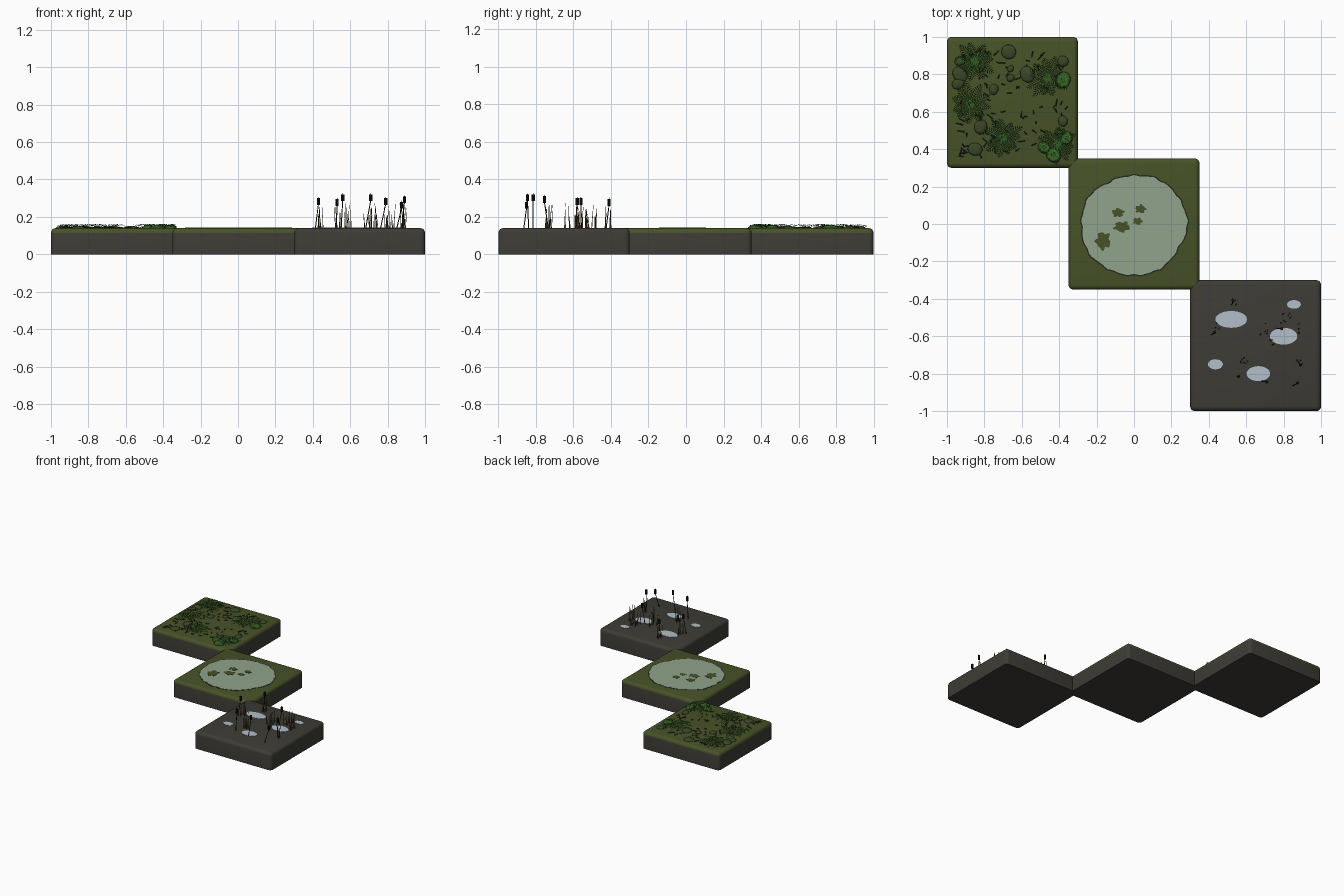
import bpy, bmesh, math, random
from mathutils import Vector, Matrix

random.seed(7)
TOP = 0.14
if "Cube" in bpy.data.objects:
    bpy.data.objects.remove(bpy.data.objects["Cube"], do_unlink=True)


def material(name, r, g, b):
    m = bpy.data.materials.new(name)
    m.use_nodes = True
    m.diffuse_color = (r, g, b, 1)
    node = m.node_tree.nodes["Principled BSDF"]
    node.inputs["Base Color"].default_value = (r, g, b, 1)
    node.inputs["Roughness"].default_value = 0.9
    return m


MUD = material("dark mud", .047, .045, .037)
MOSS = material("moss green", .064, .085, .021)
WATER = material("pond water", .28, .37, .26)
PUDDLE = material("puddle water", .44, .52, .58)
FERN = material("fern green", .028, .11, .016)
LEAF = material("bright leaf green", .05, .14, .025)
STONE = material("mossy stone", .045, .062, .02)
TWIG = material("dark twig", .02, .019, .015)
REED = material("dry reed brown", .09, .055, .015)
HEAD = material("cattail black", .009, .008, .007)


def finish(bm, name, *mats, smooth=False):
    mesh = bpy.data.meshes.new(name)
    bm.to_mesh(mesh)
    bm.free()
    for m in mats:
        mesh.materials.append(m)
    for p in mesh.polygons:
        p.use_smooth = smooth
    ob = bpy.data.objects.new(name, mesh)
    bpy.context.collection.objects.link(ob)
    return ob


def tile(name, x, y, cap):
    # rounded block, square underneath, with a coloured cap above the bevel line
    bm = bmesh.new()
    bmesh.ops.create_cube(bm, size=1)
    bmesh.ops.transform(bm, verts=bm.verts,
                        matrix=Matrix.Translation((x, y, TOP / 2)) @ Matrix.Diagonal((.7, .7, TOP, 1)))
    edges = [e for e in bm.edges if any(v.co.z > TOP / 2 for v in e.verts)]
    bmesh.ops.bevel(bm, geom=edges, offset=.025, segments=4, profile=.5, affect='EDGES')
    for f in bm.faces:
        f.material_index = int(f.calc_center_median().z > TOP - .025)
    ob = finish(bm, name, MUD, cap)
    bpy.ops.object.select_all(action='DESELECT')
    ob.select_set(True)
    bpy.context.view_layer.objects.active = ob
    bpy.ops.object.shade_smooth_by_angle(angle=math.radians(40))


def plate(name, x, y, z0, z1, radius, mat, n=48, sx=1, sy=1):
    # thin prism whose outline radius is a function of the angle
    bm = bmesh.new()
    rings = []
    for z in (z0, z1):
        ring = []
        for i in range(n):
            a = math.tau * i / n
            r = radius(a)
            ring.append(bm.verts.new((x + r * sx * math.cos(a), y + r * sy * math.sin(a), z)))
        rings.append(ring)
    bm.faces.new(rings[1])
    for i in range(n):
        j = (i + 1) % n
        bm.faces.new((rings[0][i], rings[0][j], rings[1][j], rings[1][i]))
    return finish(bm, name, mat)


def rod(bm, p, q, r0, r1, sides=5):
    p, q = Vector(p), Vector(q)
    d = q - p
    m = Matrix.Translation((p + q) / 2) @ d.to_track_quat('Z', 'Y').to_matrix().to_4x4()
    bmesh.ops.create_cone(bm, cap_ends=True, segments=sides, radius1=r0, radius2=r1,
                          depth=d.length, matrix=m)


tile("forest_tile", -.65, .65, MOSS)
tile("pond_tile", 0, 0, MOSS)
tile("marsh_tile", .65, -.65, MUD)

# Pond with an uneven bank and floating plants
SHORE = [.285, .275, .27, .257, .258, .28, .278, .285, .275, .272, .275, .268]


def shore(a):
    t = a / math.tau * len(SHORE)
    i = int(t)
    f = (1 - math.cos((t - i) * math.pi)) / 2
    ripple = .003 * math.sin(17 * a) + .002 * math.sin(29 * a)
    return SHORE[i % 12] * (1 - f) + SHORE[(i + 1) % 12] * f + ripple


plate("pond_bank", 0, 0, TOP - .01, TOP + .001, lambda a: shore(a) + .007, TWIG, 96)
plate("pond_water", 0, 0, TOP - .01, TOP + .002, shore, WATER, 96)
PADS = [(-.085, .06, .034, .025), (.035, .08, .03, .024), (.02, .015, .027, .02),
        (-.065, -.015, .045, .03), (-.165, -.09, .042, .05)]
for i, (x, y, rx, ry) in enumerate(PADS):
    plate(f"floating_plant_{i}", x, y, TOP, TOP + .004,
          lambda a, k=i: .9 + .14 * math.sin(5 * a + k) + .1 * math.sin(8 * a + 2 * k), MOSS, 40, rx, ry)

# Marsh puddles
PUDDLES = [(.52, -.51, .085, .045), (.855, -.43, .037, .023), (.8, -.6, .073, .045),
           (.435, -.75, .04, .027), (.665, -.8, .063, .04)]
for i, (x, y, rx, ry) in enumerate(PUDDLES):
    plate(f"puddle_{i}", x, y, TOP - .01, TOP + .002, lambda a: 1, PUDDLE, 32, rx, ry)

# Cattails: leaning stalk, dark head and fine tip
CATTAILS = [(.43, -.58, .30), (.53, -.41, .295), (.56, -.815, .32), (.71, -.845, .32),
            (.79, -.56, .30), (.875, -.85, .28), (.89, -.755, .31)]
for i, (x, y, z) in enumerate(CATTAILS):
    bm = bmesh.new()
    lean = Vector((random.uniform(-.03, .01), random.uniform(-.02, .03), 0))
    rod(bm, Vector((x, y, TOP - .005)) + lean, (x, y, z - .03), .003, .0025)
    finish(bm, f"cattail_stalk_{i}", TWIG)
    bm = bmesh.new()
    rod(bm, (x, y, z - .036), (x, y, z), .0085, .0085, 8)
    rod(bm, (x, y, z), (x, y, z + .007), .002, .001)
    finish(bm, f"cattail_head_{i}", HEAD)

# Reed clumps: narrow tapering blades
CLUMPS = [(.45, -.56, 7), (.54, -.43, 4), (.59, -.72, 7), (.7, -.56, 6), (.75, -.64, 4),
          (.81, -.5, 8), (.87, -.56, 5), (.88, -.73, 3)]
for i, (x, y, count) in enumerate(CLUMPS):
    bm = bmesh.new()
    for _ in range(count):
        px, py = x + random.uniform(-.025, .025), y + random.uniform(-.03, .03)
        tip = (px + random.uniform(-.01, .01), py + random.uniform(-.01, .01), random.uniform(.19, .275))
        rod(bm, (px, py, TOP - .005), tip, .0032, .0008, 4)
    finish(bm, f"reed_clump_{i}", REED)


# Ferns: arching fronds with paired leaflets
def fern(name, x, y, size, fronds, mat):
    bm = bmesh.new()
    for k in range(fronds):
        a = math.tau * k / fronds + random.uniform(-.2, .2)
        length = size * random.uniform(.8, 1.1)
        out = Vector((math.cos(a), math.sin(a), 0))
        side = Vector((-out.y, out.x, 0))
        rise = random.uniform(.012, .02)

        def spine(t):
            return Vector((x, y, TOP + .003 + rise * math.sin(math.pi * .85 * t))) + out * length * t

        steps = 10
        for s in range(1, steps + 1):
            t = s / steps
            p = spine(t)
            w = size * .25 * math.sin(math.pi * (.15 + .8 * t)) + .003
            for sgn in (-1, 1):
                tip = p + side * sgn * w + out * w * .5 - Vector((0, 0, .002))
                mid = (p + tip) / 2
                v = [bm.verts.new(c) for c in (p, mid - out * .0032, tip, mid + out * .0032)]
                bm.faces.new(v if sgn < 0 else v[::-1])
            q = spine(t - 1 / steps)
            v = [bm.verts.new(c) for c in (q - side * .0015, p - side * .0015, p + side * .0015, q + side * .0015)]
            bm.faces.new(v)
    bmesh.ops.recalc_face_normals(bm, faces=bm.faces)
    for f in bm.faces:
        if f.normal.z < 0:
            f.normal_flip()
    finish(bm, name, mat)


FERNS = [(-.85, .87, .11), (-.46, .78, .11), (-.88, .64, .11), (-.70, .46, .105), (-.41, .43, .1)]
for i, (x, y, size) in enumerate(FERNS):
    fern(f"fern_{i}", x, y, size, 11, FERN)


# Low domed stones and leafy mounds
def mound(name, x, y, r, height, mat):
    bm = bmesh.new()
    m = (Matrix.Translation((x, y, TOP)) @ Matrix.Rotation(random.uniform(0, 3), 4, 'Z')
         @ Matrix.Diagonal((r, r * random.uniform(.8, 1), height, 1)))
    bmesh.ops.create_uvsphere(bm, u_segments=16, v_segments=8, radius=1, matrix=m)
    finish(bm, name, mat, smooth=True)


STONES = [(-.93, .87, .03), (-.93, .8, .045), (-.94, .75, .035), (-.67, .92, .04), (-.57, .8, .045),
          (-.66, .78, .022), (-.75, .72, .03), (-.82, .52, .04), (-.38, .87, .03), (-.38, .55, .03),
          (-.85, .4, .04), (-.66, .83, .02)]
for i, (x, y, r) in enumerate(STONES):
    mound(f"mossy_stone_{i}", x, y, r, .012, STONE)
for i, (x, y, r) in enumerate([(-.38, .77, .045), (-.43, .37, .042), (-.48, .41, .035), (-.36, .46, .035)]):
    mound(f"leafy_mound_{i}", x, y, r, .016, FERN)
    fern(f"mound_leaves_{i}", x, y, r * .8, 7, LEAF)

# Scattered fallen twigs
bm = bmesh.new()
for _ in range(110):
    p = Vector((random.uniform(-.94, -.36), random.uniform(.36, .94), TOP + .002))
    a = random.uniform(0, math.tau)
    d = Vector((math.cos(a), math.sin(a), 0)) * random.uniform(.008, .02)
    rod(bm, p - d, p + d, .0035, .002, 4)
finish(bm, "fallen_twigs", TWIG)
